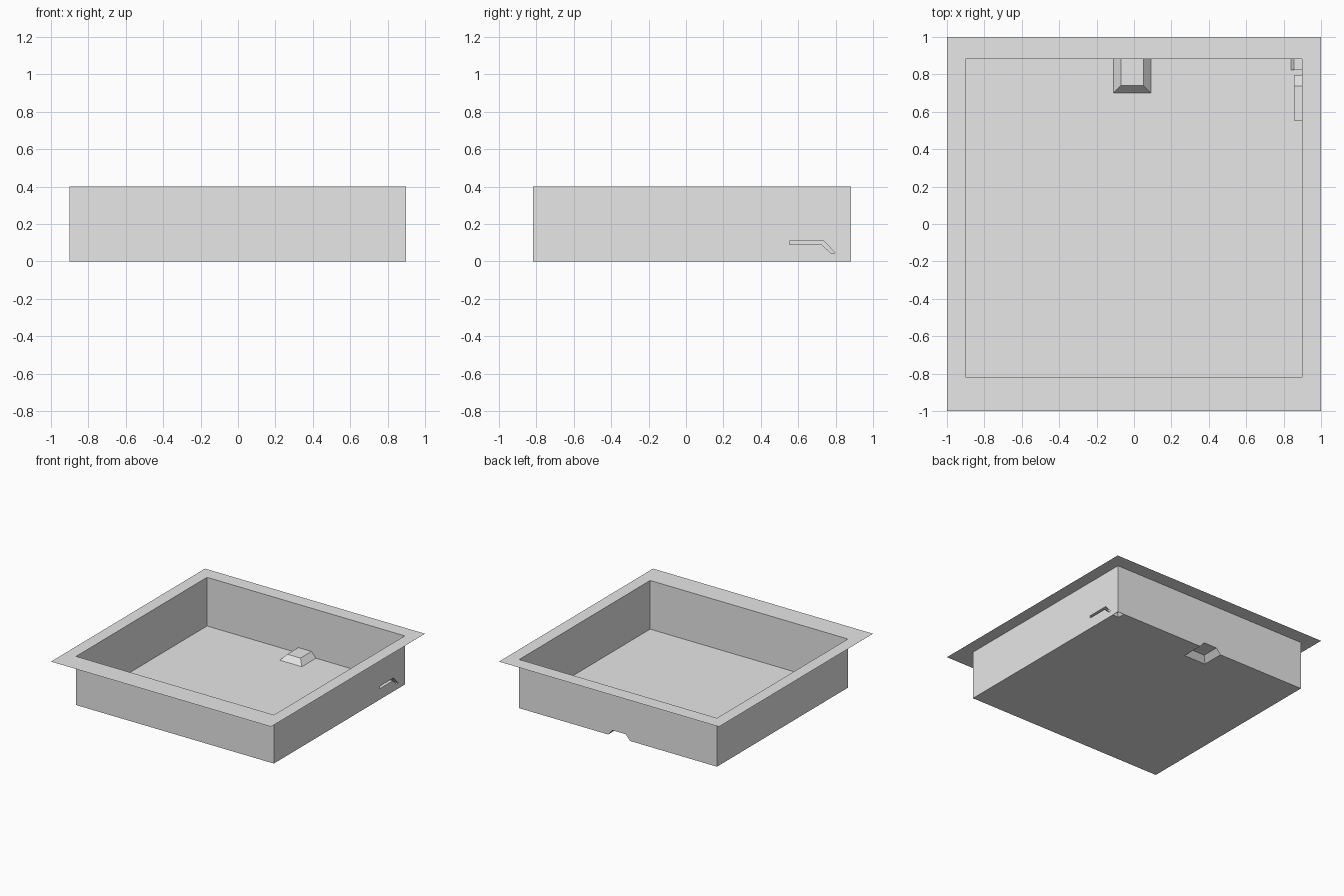
import bpy, bmesh
from mathutils import Vector

if "Cube" in bpy.data.objects:
    bpy.data.objects.remove(bpy.data.objects["Cube"])

# One plain grey for the whole model
grey = bpy.data.materials.new("light_grey")
grey.diffuse_color = (0.8, 0.8, 0.8, 1)
grey.use_nodes = True
grey.node_tree.nodes["Principled BSDF"].inputs["Base Color"].default_value = grey.diffuse_color

X0, X1 = -0.9, 0.898      # basin walls
Y0, Y1 = -0.817, 0.883
H = 0.4                   # rim height


def finish(name, bm):
    bmesh.ops.remove_doubles(bm, verts=bm.verts, dist=1e-5)
    me = bpy.data.meshes.new(name)
    bm.to_mesh(me)
    bm.free()
    me.materials.append(grey)
    ob = bpy.data.objects.new(name, me)
    bpy.context.collection.objects.link(ob)
    return ob


def faces(name, polys):
    """Object made of separate flat polygons."""
    bm = bmesh.new()
    for p in polys:
        bm.faces.new([bm.verts.new(c) for c in p])
    return finish(name, bm)


def sheet(name, loops, normal):
    """Flat sheet: the first loop is the outline, the others are holes."""
    bm = bmesh.new()
    edges = []
    for loop in loops:
        vs = [bm.verts.new(c) for c in loop]
        edges += [bm.edges.new((vs[i - 1], vs[i])) for i in range(len(vs))]
    bmesh.ops.triangle_fill(bm, edges=edges, use_beauty=True, normal=Vector(normal))
    for f in bm.faces:
        f.normal_update()
        if f.normal.dot(Vector(normal)) < 0:
            f.normal_flip()
    return finish(name, bm)


def rect(x0, x1, y0, y1, z):
    return [(x0, y0, z), (x1, y0, z), (x1, y1, z), (x0, y1, z)]


# Flat rim around the opening
sheet("rim", [rect(-1, 1, -1, 1, H), rect(X0, X1, Y0, Y1, H)], (0, 0, 1))

# Outlet hump: base and top extents
BX0, BX1, BY = -0.11, 0.09, 0.70
TX0, TX1, TY, TZ = -0.07, 0.05, 0.74, 0.045
# Corner pocket extents
PX, PT, PY, PZ = 0.84, 0.856, 0.823, 0.03

# Floor, notched for the hump and the corner pocket
faces("floor", [[(X0, Y0, 0), (X1, Y0, 0), (X1, PY, 0), (PX, PY, 0), (PX, Y1, 0),
                 (BX1, Y1, 0), (BX1, BY, 0), (BX0, BY, 0), (BX0, Y1, 0), (X0, Y1, 0)]])

# Front, left and notched back walls
faces("front_wall", [[(X0, Y0, 0), (X1, Y0, 0), (X1, Y0, H), (X0, Y0, H)]])
faces("left_wall", [[(X0, Y1, 0), (X0, Y0, 0), (X0, Y0, H), (X0, Y1, H)]])
faces("back_wall", [[(X1, Y1, 0), (BX1, Y1, 0), (TX1, Y1, TZ), (TX0, Y1, TZ),
                     (BX0, Y1, 0), (X0, Y1, 0), (X0, Y1, H), (X1, Y1, H)]])

# Right wall with a bent slot
slot = [(0.553, 0.09), (0.727, 0.09), (0.773, 0.045), (0.797, 0.045),
        (0.737, 0.11), (0.553, 0.11)]
sheet("right_wall", [[(X1, Y0, 0), (X1, Y1, 0), (X1, Y1, H), (X1, Y0, H)],
                     [(X1, y, z) for y, z in slot]], (1, 0, 0))

# Slot sides and back
sides = []
for i, b in enumerate(slot):
    a = slot[i - 1]
    sides.append([(X1, *a), (X1, *b), (PT, *b), (PT, *a)])
faces("slot_recess", sides + [[(PT, y, z) for y, z in slot]])

# Outlet hump with sloped sides, open at the back and below
faces("outlet_hump", [
    rect(TX0, TX1, TY, Y1, TZ),
    [(BX0, BY, 0), (BX1, BY, 0), (TX1, TY, TZ), (TX0, TY, TZ)],
    [(BX0, Y1, 0), (BX0, BY, 0), (TX0, TY, TZ), (TX0, Y1, TZ)],
    [(BX1, BY, 0), (BX1, Y1, 0), (TX1, Y1, TZ), (TX1, TY, TZ)]])

# Small pocket in the back right corner
faces("corner_pocket", [
    rect(PT, X1, PY, Y1, PZ),
    [(PX, Y1, 0), (PX, PY, 0), (PT, PY, PZ), (PT, Y1, PZ)],
    [(PX, PY, 0), (X1, PY, 0), (X1, PY, PZ), (PT, PY, PZ)]])
